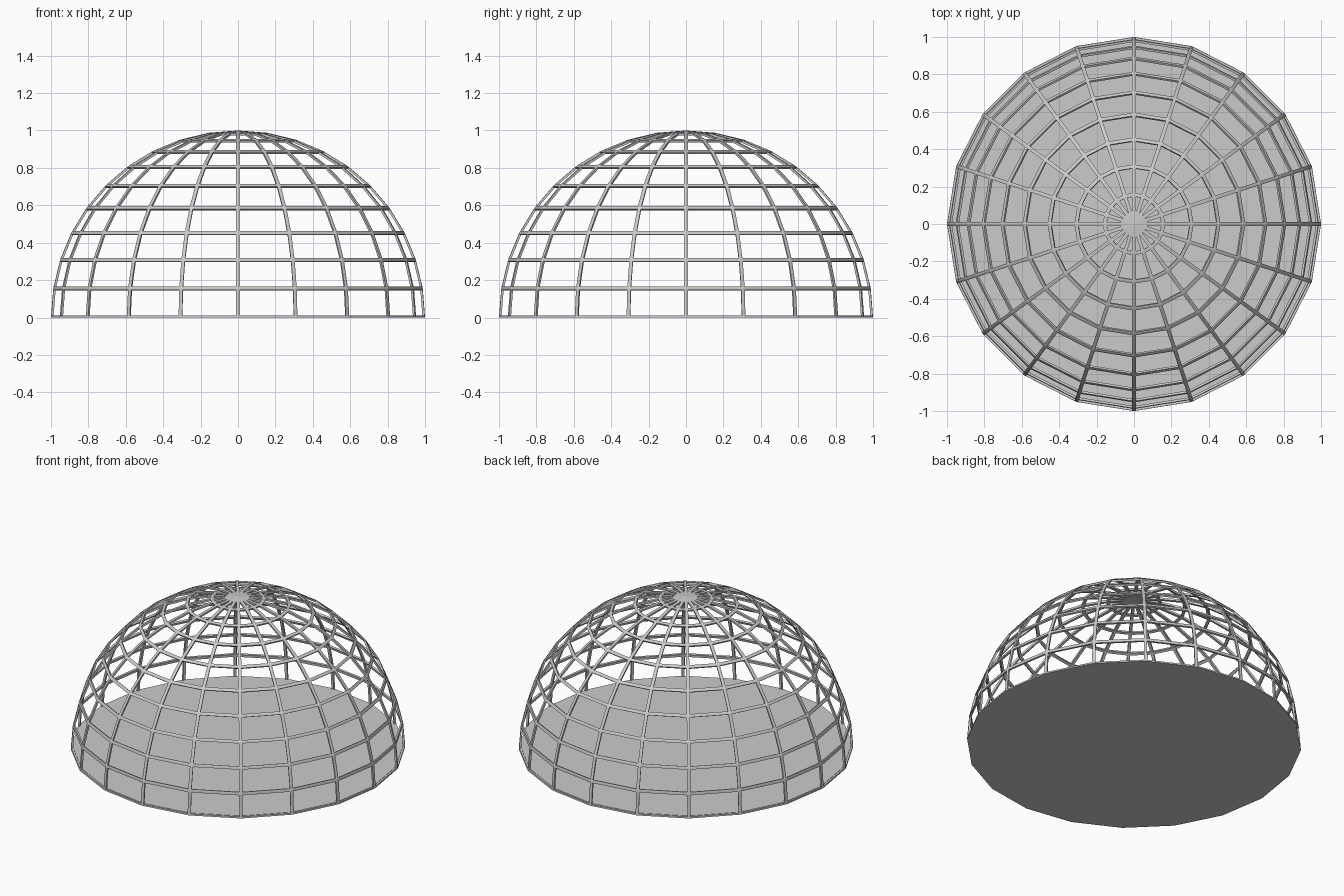
import bpy, bmesh

if "Cube" in bpy.data.objects:
    bpy.data.objects.remove(bpy.data.objects["Cube"])

BAR = 0.02      # width of each bar
DEPTH = 0.012   # radial depth of bars and floor

bm = bmesh.new()
bmesh.ops.create_uvsphere(bm, u_segments=20, v_segments=20, radius=1.0)

# keep the upper hemisphere
bmesh.ops.delete(bm, geom=[v for v in bm.verts if v.co.z < -0.01], context='VERTS')
for v in bm.verts:
    if abs(v.co.z) < 1e-4:
        v.co.z = 0.0

# open a window in every panel, leaving the lattice bars
panels = bm.faces[:]
bmesh.ops.inset_individual(bm, faces=panels, thickness=BAR / 2, use_even_offset=True)
bmesh.ops.delete(bm, geom=panels, context='FACES')

# close the bottom with a solid floor
rim = [e for e in bm.edges if e.is_boundary and all(v.co.z < 1e-5 for v in e.verts)]
bmesh.ops.contextual_create(bm, geom=rim)
bmesh.ops.recalc_face_normals(bm, faces=bm.faces[:])
floor = min(bm.faces, key=lambda f: f.calc_center_median().z)
if floor.normal.z > 0:
    bmesh.ops.reverse_faces(bm, faces=bm.faces[:])

mesh = bpy.data.meshes.new("dome_lattice")
bm.to_mesh(mesh)
bm.free()
dome = bpy.data.objects.new("dome_lattice", mesh)
bpy.context.collection.objects.link(dome)

# thickness goes inward so the outside stays at radius 1
solid = dome.modifiers.new("thickness", 'SOLIDIFY')
solid.thickness = DEPTH
solid.offset = -1
solid.use_even_offset = True
